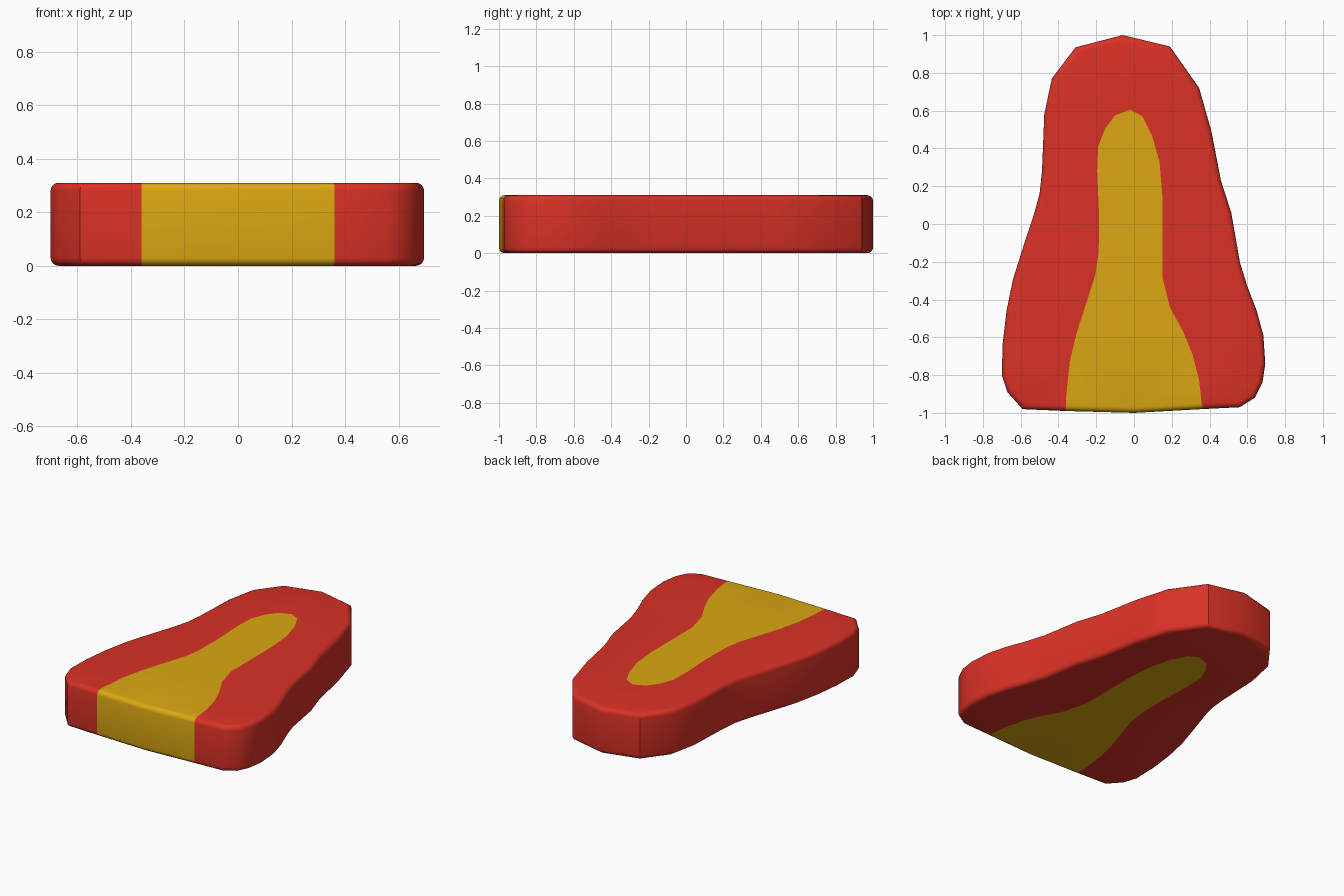
import bpy, bmesh, math

if "Cube" in bpy.data.objects:
    bpy.data.objects.remove(bpy.data.objects["Cube"])

HEIGHT = 0.31
ROUND = 0.03

# Outer rim, from the right end of the open front, round the back, to the left end
RIM = [(0.36, -0.98), (0.56, -0.97), (0.64, -0.92), (0.68, -0.84), (0.695, -0.74),
       (0.685, -0.59), (0.65, -0.46), (0.60, -0.33), (0.56, -0.20), (0.515, 0.06),
       (0.46, 0.23), (0.41, 0.49), (0.345, 0.72), (0.19, 0.94), (-0.06, 1.0),
       (-0.31, 0.935), (-0.435, 0.77), (-0.475, 0.58), (-0.487, 0.28), (-0.50, 0.16),
       (-0.53, 0.05), (-0.58, -0.10), (-0.64, -0.29), (-0.675, -0.46), (-0.695, -0.63),
       (-0.70, -0.80), (-0.67, -0.89), (-0.59, -0.98), (-0.36, -0.99)]
# Core outline, from the left front upwards, over the tip, down to the right front
CORE = [(-0.36, -0.92), (-0.34, -0.73), (-0.305, -0.58), (-0.25, -0.41),
        (-0.205, -0.27), (-0.187, -0.15), (-0.185, 0.05), (-0.195, 0.28), (-0.19, 0.41),
        (-0.15, 0.51), (-0.10, 0.575), (-0.02, 0.605), (0.045, 0.57), (0.095, 0.47),
        (0.135, 0.33), (0.15, 0.15), (0.15, -0.28), (0.19, -0.44), (0.26, -0.57),
        (0.31, -0.69), (0.345, -0.83)]
FRONT_MID = (0.0, -1.0)


def material(name, color):
    m = bpy.data.materials.new(name)
    m.diffuse_color = (*color, 1)
    m.use_nodes = True
    m.node_tree.nodes["Principled BSDF"].inputs["Base Color"].default_value = m.diffuse_color
    return m


bm = bmesh.new()
rim = [bm.verts.new((x, y, 0)) for x, y in RIM]
core = [bm.verts.new((x, y, 0)) for x, y in CORE]
mid = bm.verts.new((*FRONT_MID, 0))

# Red border and yellow core share their dividing line
border_face = bm.faces.new(rim + core)
core_face = bm.faces.new([rim[-1]] + [mid] + [rim[0]] + core[::-1])
core_face.material_index = 1
bottom = [border_face, core_face]

# Top copy, then side walls round the outside only
dup = bmesh.ops.duplicate(bm, geom=bottom)
vmap = dup["vert_map"]
ring = rim + [mid]
tops = [vmap[v] for v in ring]
for v in [vmap[v] for v in rim + core + [mid]]:
    v.co.z = HEIGHT
for f in bottom:
    f.normal_flip()
n = len(ring)
for i in range(n):
    j = (i + 1) % n
    wall = bm.faces.new((ring[i], ring[j], tops[j], tops[i]))
    wall.material_index = 1 if i >= n - 2 else 0
bmesh.ops.recalc_face_normals(bm, faces=bm.faces)

# Rounded top and bottom edges
bm.normal_update()
edges = [e for e in bm.edges
         if sum(abs(f.normal.z) > 0.5 for f in e.link_faces) == 1]
bmesh.ops.bevel(bm, geom=edges, offset=ROUND, segments=4, profile=0.5,
                affect='EDGES', clamp_overlap=True)

# Bevelled strips follow the colour of the part they belong to
for f in bm.faces:
    c = f.calc_center_median()
    if len(f.verts) <= 4:
        f.material_index = 1 if c.y < -0.9 and abs(c.x) < 0.36 else 0
bmesh.ops.triangulate(bm, faces=[f for f in bm.faces if len(f.verts) > 4])

mesh = bpy.data.meshes.new("steak_slab")
bm.to_mesh(mesh)
bm.free()
slab = bpy.data.objects.new("steak_slab", mesh)
bpy.context.collection.objects.link(slab)
mesh.materials.append(material("red", (0.70, 0.031, 0.019)))
mesh.materials.append(material("golden yellow", (0.71, 0.39, 0.006)))

bpy.context.view_layer.objects.active = slab
slab.select_set(True)
bpy.ops.object.shade_smooth_by_angle(angle=math.radians(32))
